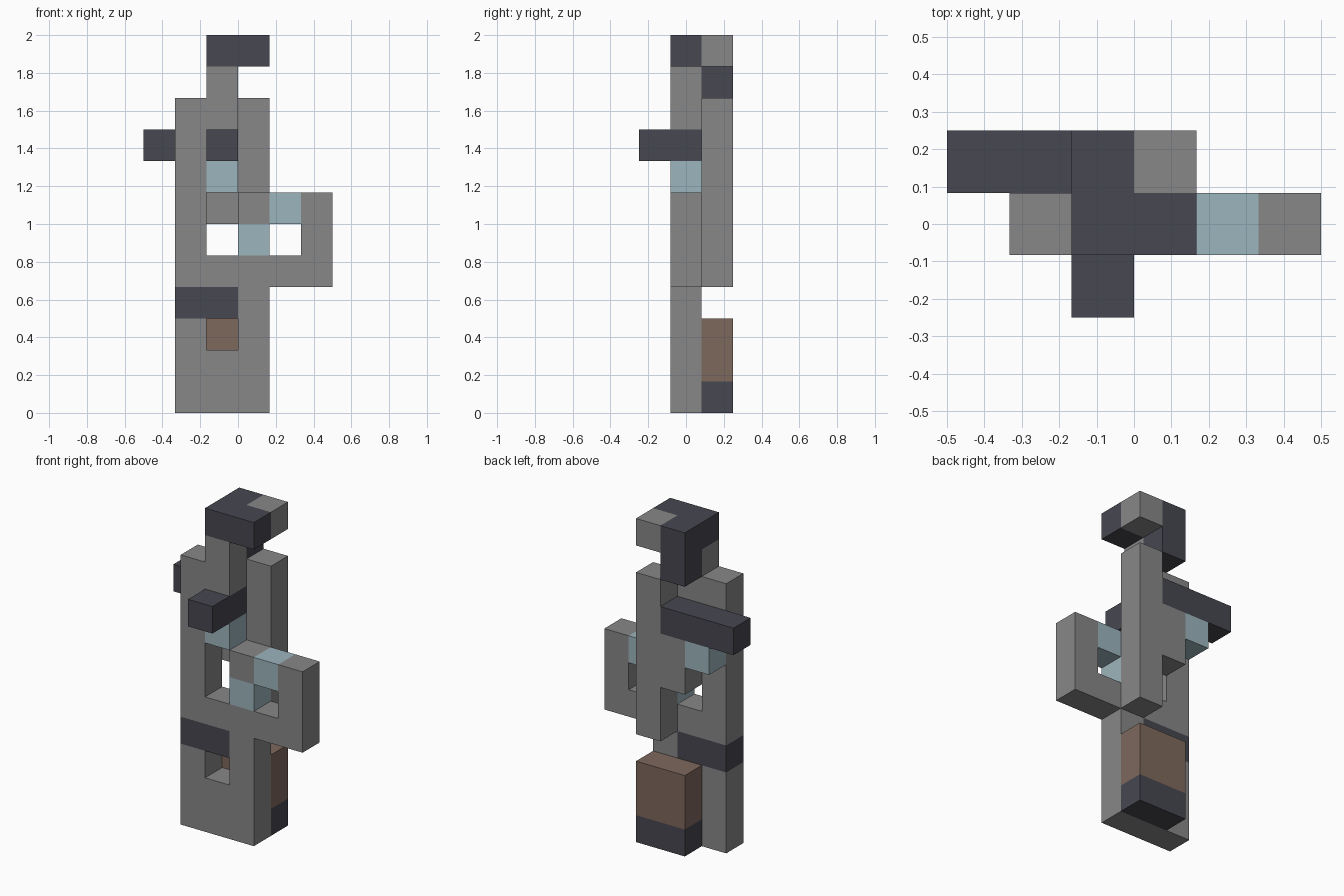
import bpy
import bmesh
from mathutils import Vector

cube = bpy.data.objects.get("Cube")
if cube:
    bpy.data.objects.remove(cube, do_unlink=True)

UNIT = 1 / 6                       # edge of one block
ORIGIN = Vector((-0.5, -0.25, 0))  # lower corner of the block grid


def material(name, rgb):
    mat = bpy.data.materials.new(name)
    mat.use_nodes = True
    color = (*rgb, 1)
    mat.diffuse_color = color
    bsdf = next(n for n in mat.node_tree.nodes if n.type == 'BSDF_PRINCIPLED')
    bsdf.inputs["Base Color"].default_value = color
    bsdf.inputs["Roughness"].default_value = 0.9
    return mat


STONE = material("stone grey", (0.245, 0.245, 0.245))
DARK = material("dark slate", (0.063, 0.063, 0.082))
ICE = material("pale blue", (0.335, 0.46, 0.51))
BROWN = material("earth brown", (0.208, 0.138, 0.108))

# Each part: name, material, boxes given as inclusive x, y, z block ranges
PARTS = [
    # Head
    ("head_cap", DARK, [((2, 3), (1, 1), (11, 11)), ((2, 2), (2, 2), (10, 11))]),
    ("head_corner", STONE, [((3, 3), (2, 2), (11, 11))]),
    # Upper body
    ("neck", STONE, [((2, 2), (1, 1), (9, 10))]),
    ("side_post", STONE, [((1, 1), (1, 1), (4, 9))]),
    ("back_post", STONE, [((3, 3), (2, 2), (4, 9)), ((2, 2), (2, 2), (6, 7))]),
    ("crossbar", DARK, [((0, 2), (2, 2), (8, 8))]),
    ("front_peg", DARK, [((2, 2), (0, 1), (8, 8))]),
    ("chest_block", ICE, [((2, 2), (1, 1), (7, 7)), ((1, 1), (2, 2), (7, 7))]),
    # Side loop
    ("loop_frame", STONE, [((2, 5), (1, 1), (4, 4)), ((5, 5), (1, 1), (5, 6)),
                           ((3, 3), (1, 1), (6, 6))]),
    ("loop_inlay", ICE, [((3, 3), (1, 1), (5, 5)), ((4, 4), (1, 1), (6, 6))]),
    # Lower body
    ("belt", DARK, [((1, 2), (1, 1), (3, 3))]),
    ("base", STONE, [((1, 3), (1, 1), (0, 1)), ((1, 1), (1, 1), (2, 2)),
                     ((3, 3), (1, 1), (2, 3))]),
    ("rear_pack", BROWN, [((2, 3), (2, 2), (1, 2))]),
    ("rear_foot", DARK, [((2, 3), (2, 2), (0, 0))]),
]


def cells(boxes):
    return {(x, y, z) for bx, by, bz in boxes
            for x in range(bx[0], bx[1] + 1)
            for y in range(by[0], by[1] + 1)
            for z in range(bz[0], bz[1] + 1)}


FILLED = set().union(*(cells(boxes) for _, _, boxes in PARTS))


def block_faces(bm, cell):
    """Add the faces of one block that no neighbouring block covers."""
    center = ORIGIN + (Vector(cell) + Vector((0.5, 0.5, 0.5))) * UNIT
    for axis in range(3):
        for sign in (-1, 1):
            normal = Vector((0, 0, 0))
            normal[axis] = sign
            if tuple(int(c + n) for c, n in zip(cell, normal)) in FILLED:
                continue
            u = Vector((0, 0, 0))
            u[(axis + 1) % 3] = 1
            v = normal.cross(u)
            corners = [normal + u + v, normal - u + v, normal - u - v, normal + u - v]
            bm.faces.new([bm.verts.new(center + c * UNIT / 2) for c in corners])


def build(name, mat, boxes):
    bm = bmesh.new()
    for cell in sorted(cells(boxes)):
        block_faces(bm, cell)
    bmesh.ops.remove_doubles(bm, verts=bm.verts[:], dist=0.001)
    bmesh.ops.dissolve_limit(bm, angle_limit=0.01, verts=bm.verts[:], edges=bm.edges[:])
    mesh = bpy.data.meshes.new(name)
    bm.to_mesh(mesh)
    bm.free()
    mesh.materials.append(mat)
    bpy.context.collection.objects.link(bpy.data.objects.new(name, mesh))


for part in PARTS:
    build(*part)
